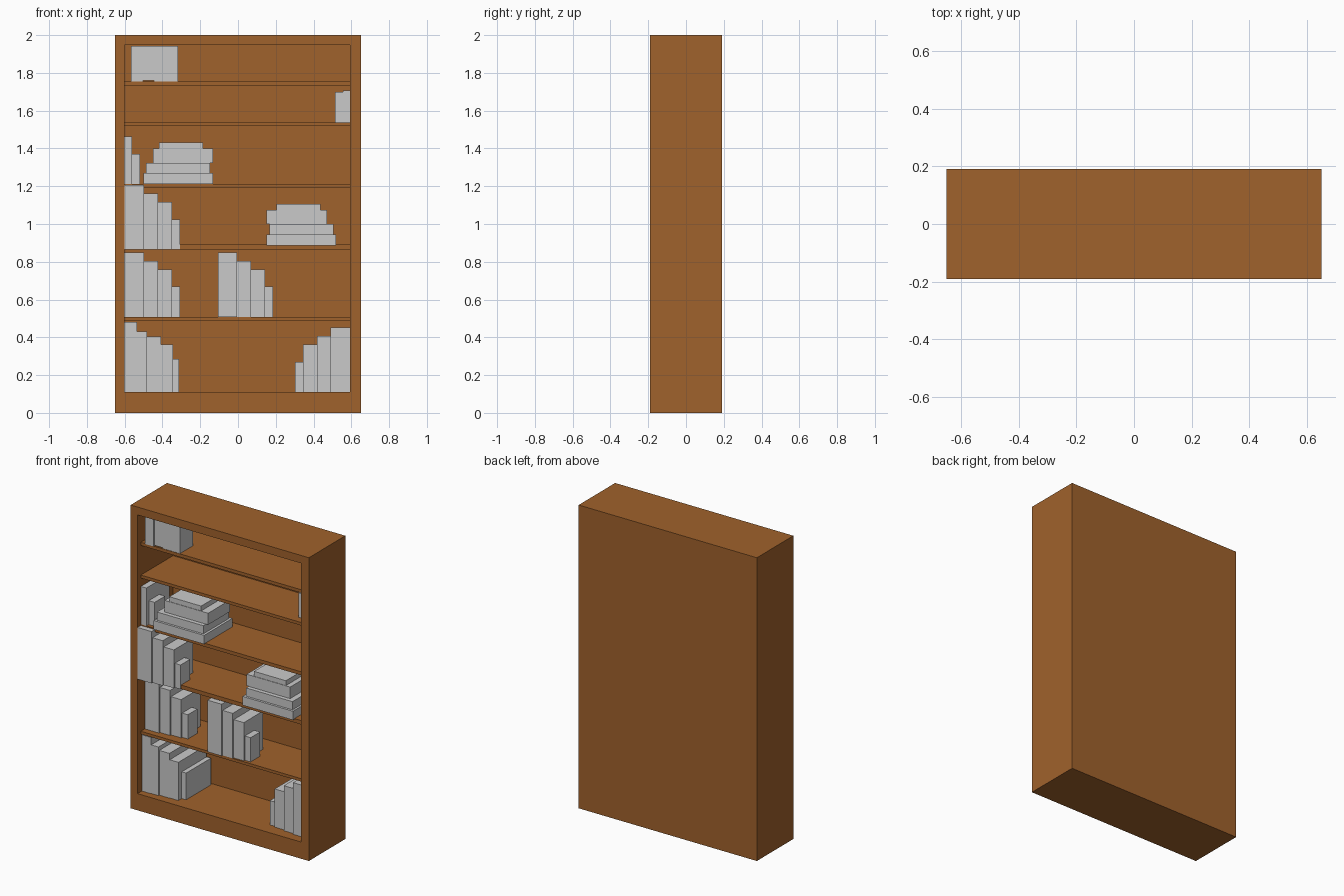
import bpy


def material(name, rgb):
    m = bpy.data.materials.new(name)
    m.diffuse_color = (*rgb, 1)
    return m


wood = material("brown_wood", (0.352, 0.122, 0.025))
paper = material("light_grey_books", (0.59, 0.59, 0.59))

FRONT, BACK = -0.19, 0.19
LEFT, RIGHT = -0.60, 0.594       # inner faces of the sides


def box(name, x0, x1, y0, y1, z0, z1, mat):
    bpy.ops.mesh.primitive_cube_add(size=1, location=((x0 + x1) / 2, (y0 + y1) / 2, (z0 + z1) / 2))
    ob = bpy.context.object
    ob.name = name
    ob.scale = (x1 - x0, y1 - y0, z1 - z0)
    bpy.ops.object.transform_apply(location=False, rotation=False, scale=True)
    ob.data.materials.append(mat)


# Case
box("left_side", -0.65, LEFT, FRONT, BACK, 0, 2, wood)
box("right_side", RIGHT, 0.65, FRONT, BACK, 0, 2, wood)
box("base", LEFT, RIGHT, FRONT, BACK, 0, 0.11, wood)
box("top_board", LEFT, RIGHT, FRONT, BACK, 1.948, 2, wood)
box("back_panel", LEFT, RIGHT, 0.18, BACK, 0.11, 1.948, wood)

# Shelves, slightly set back from the front edge
for z0, z1 in ((0.489, 0.508), (0.865, 0.891), (1.19, 1.213), (1.518, 1.538), (1.733, 1.754)):
    box("shelf", LEFT, RIGHT, -0.155, 0.18, z0, z1, wood)


def books(name, x, inset, z, items, side=1):
    """Place blocks (x0, x1, front, depth, bottom, top) from an anchor; side=-1 mirrors them."""
    for a, b, front, depth, low, high in items:
        xa, xb = sorted((x + side * a, x + side * b))
        y = FRONT + inset + front
        box(name, xa, xb, y, y + depth, z + low, z + high, paper)


# Upright row used four times
row = [(0, 0.103, 0, 0.215, 0, 0.341), (0.103, 0.177, 0.01, 0.21, 0, 0.297),
       (0.177, 0.214, 0.02, 0.2, 0, 0.252), (0.214, 0.251, 0.02, 0.2, 0, 0.252),
       (0.251, 0.293, 0.03, 0.1, 0, 0.16)]
books("book_row", LEFT, 0, 0.865, row)
books("book_row", LEFT, 0.076, 0.508, row)
books("book_row", -0.107, 0.025, 0.508, row)
books("book_row", RIGHT, 0.062, 0.11, row, -1)

# Deep row on the bottom left
books("large_book", LEFT, 0.045, 0.11, [
    (0, 0.066, 0, 0.3, 0, 0.371), (0.066, 0.119, 0.003, 0.3, 0, 0.321),
    (0.119, 0.193, 0.012, 0.3, 0, 0.295), (0.193, 0.256, 0.015, 0.295, 0, 0.252),
    (0.256, 0.288, 0.05, 0.26, 0, 0.176)])

# Flat stacks, the lower one mirrored
stack = [(0, 0.368, 0.025, 0.295, 0, 0.058), (0.014, 0.352, 0.04, 0.27, 0.058, 0.112),
         (0.05, 0.368, 0.067, 0.23, 0.112, 0.188), (0.083, 0.315, 0.07, 0.21, 0.188, 0.22)]
books("flat_book", -0.5, 0, 1.211, stack)
books("flat_book", 0.52, -0.005, 0.887, stack, -1)

# Small groups on the upper shelves
books("small_book", LEFT, 0.035, 1.213, [
    (0, 0.04, 0, 0.24, 0, 0.25), (0.04, 0.082, 0.025, 0.11, 0, 0.157)])
books("small_book", RIGHT, 0.085, 1.538, [
    (0, 0.038, 0, 0.16, 0, 0.17), (0.038, 0.08, 0.002, 0.15, 0, 0.16)], -1)
books("top_book", -0.566, 0.03, 1.754, [
    (0, 0.063, 0, 0.14, 0, 0.188), (0.063, 0.122, 0.006, 0.14, 0.006, 0.188),
    (0.122, 0.249, 0.008, 0.138, 0, 0.188)])
